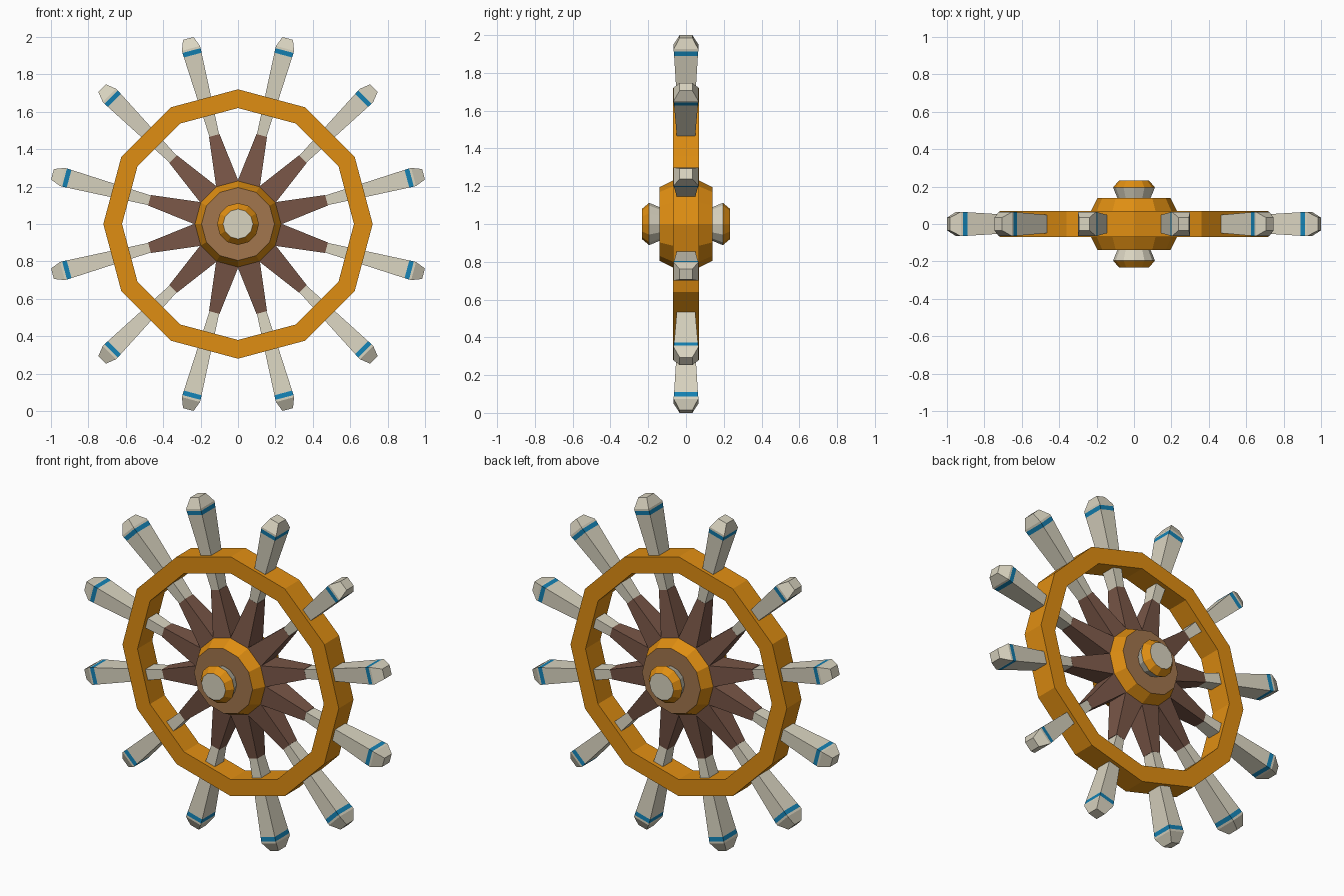
import bpy, bmesh, math
from mathutils import Matrix

if "Cube" in bpy.data.objects:
    bpy.data.objects.remove(bpy.data.objects["Cube"])


def material(name, rgb):
    m = bpy.data.materials.new(name)
    m.diffuse_color = (*rgb, 1)
    m.use_nodes = True
    m.node_tree.nodes["Principled BSDF"].inputs["Base Color"].default_value = m.diffuse_color
    return m


ORANGE = material("golden_orange", (0.74, 0.27, 0.006))
CREAM = material("cream", (0.70, 0.66, 0.53))
DARK = material("dark_brown", (0.19, 0.093, 0.063))
TAN = material("light_brown", (0.36, 0.18, 0.075))
BLUE = material("blue", (0.007, 0.223, 0.456))
SIDES = 12
CENTRE = 1.0


def finish(name, bm, mats):
    bmesh.ops.recalc_face_normals(bm, faces=bm.faces)
    mesh = bpy.data.meshes.new(name)
    bm.to_mesh(mesh)
    bm.free()
    for m in mats:
        mesh.materials.append(m)
    ob = bpy.data.objects.new(name, mesh)
    ob.location.z = CENTRE
    bpy.context.collection.objects.link(ob)
    return ob


def loft(bm, rings, slots, closed=False, caps=(0, 0)):
    """Bridge successive loops of points; slots gives a material per band."""
    loops = [[bm.verts.new(p) for p in ring] for ring in rings]
    n = len(loops[0])
    for k, slot in enumerate(slots):
        a, b = loops[k], loops[(k + 1) % len(loops)]
        for i in range(n):
            j = (i + 1) % n
            bm.faces.new((a[i], a[j], b[j], b[i])).material_index = slot
    if not closed:
        bm.faces.new(loops[0]).material_index = caps[0]
        bm.faces.new(loops[-1]).material_index = caps[1]


def circle(r, y):
    """Twelve-sided loop around the wheel axle (y axis)."""
    steps = [2 * math.pi * i / SIDES for i in range(SIDES)]
    return [(r * math.sin(a), y, r * math.cos(a)) for a in steps]


def rect(r, w, d):
    """Rectangular section of a spoke at distance r from the axle."""
    return [(-w, -d, r), (w, -d, r), (w, d, r), (-w, d, r)]


# Rim
bm = bmesh.new()
loft(bm, [circle(0.72, -0.07), circle(0.72, 0.07),
          circle(0.62, 0.07), circle(0.62, -0.07)], [0] * 4, closed=True)
finish("rim", bm, [ORANGE])

# Hub drum with brown end faces
bm = bmesh.new()
loft(bm, [circle(0.195, -0.14), circle(0.23, -0.07),
          circle(0.23, 0.07), circle(0.195, 0.14)], [0] * 3, caps=(1, 1))
finish("hub", bm, [ORANGE, TAN])

# Axle knobs, front and back
for side, label in ((-1, "front"), (1, "back")):
    bm = bmesh.new()
    loft(bm, [circle(0.085, side * 0.13), circle(0.112, side * 0.195),
              circle(0.08, side * 0.233)], [0, 1], caps=(0, 0))
    finish(label + "_knob", bm, [CREAM, ORANGE])

# Handles with a blue band near the tip, and dark sleeves by the hub
for i in range(SIDES):
    turn = Matrix.Rotation(math.radians(15 + 30 * i), 4, 'Y')

    bm = bmesh.new()
    loft(bm, [rect(0.40, 0.022, 0.031), rect(0.935, 0.049, 0.063),
              rect(0.960, 0.050, 0.065), rect(0.972, 0.050, 0.065),
              rect(1.027, 0.029, 0.034)], [0, 1, 0, 0])
    bm.transform(turn)
    finish(f"handle_{i + 1}", bm, [CREAM, BLUE])

    bm = bmesh.new()
    loft(bm, [rect(0.12, 0.074, 0.082), rect(0.49, 0.029, 0.037)], [0])
    bm.transform(turn)
    finish(f"spoke_sleeve_{i + 1}", bm, [DARK])
